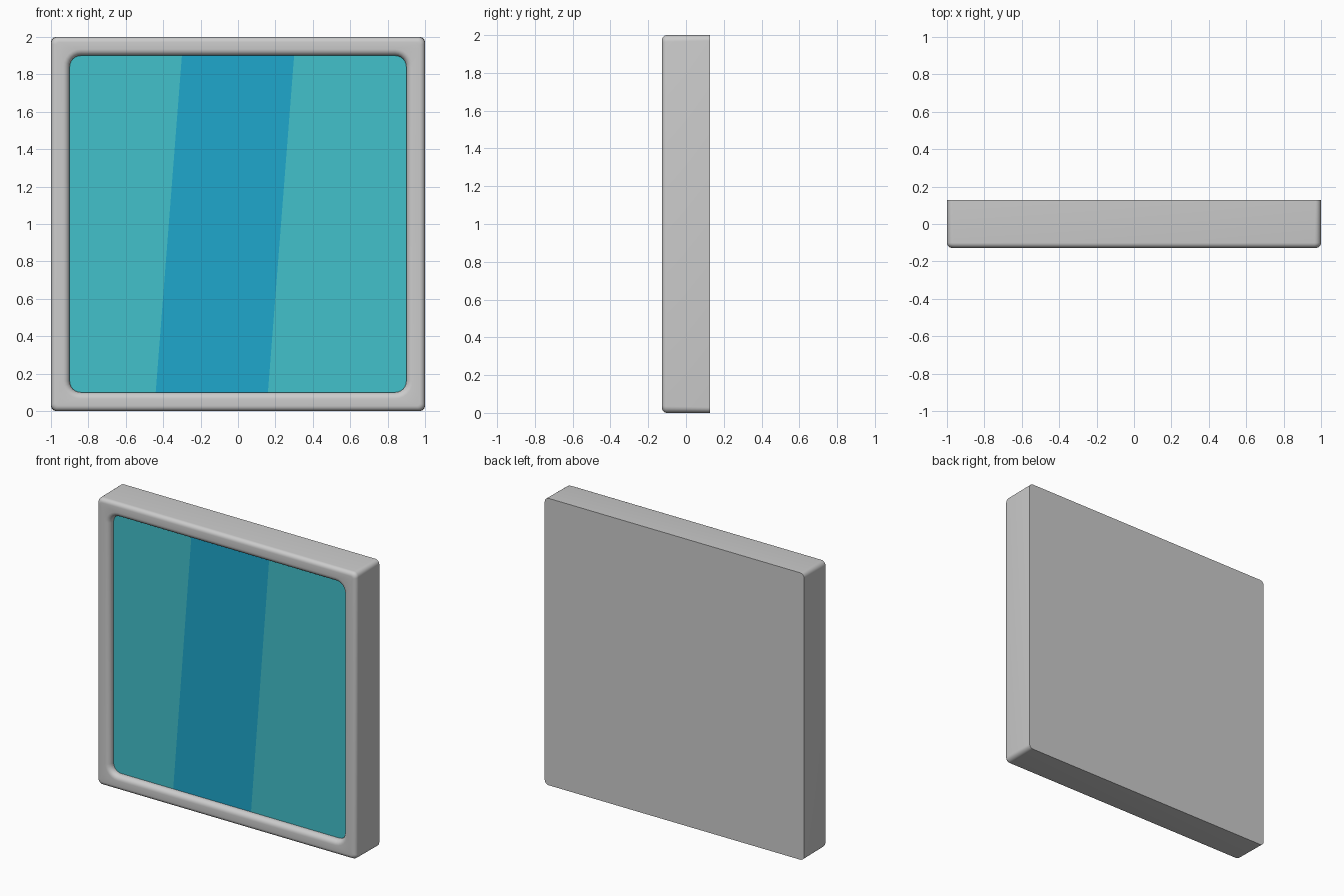
import bpy, bmesh, math

if "Cube" in bpy.data.objects:
    bpy.data.objects.remove(bpy.data.objects["Cube"])

D = 0.128      # half depth
GLASS_Y = -0.085


def rounded_square(half, radius, y, steps=6):
    """Points of a rounded square centred on z = 1, in the plane y."""
    pts = []
    c = half - radius
    for q, (sx, sz) in enumerate([(1, 1), (-1, 1), (-1, -1), (1, -1)]):
        for i in range(steps + 1):
            a = math.pi / 2 * (q + i / steps)
            pts.append((sx * c + radius * math.cos(a), y,
                        1 + sz * c + radius * math.sin(a)))
    return pts


def finish(bm, name):
    mesh = bpy.data.meshes.new(name)
    bm.to_mesh(mesh)
    bm.free()
    obj = bpy.data.objects.new(name, mesh)
    bpy.context.collection.objects.link(obj)
    return obj


def colour(name, rgb):
    mat = bpy.data.materials.new(name)
    mat.diffuse_color = (*rgb, 1)
    mat.use_nodes = True
    mat.node_tree.nodes["Principled BSDF"].inputs["Base Color"].default_value = mat.diffuse_color
    return mat


# Frame: section swept from the back edge, over the rounded rim, into the recess
section = [(1.0, 0.03, D)]
R, R2 = 0.028, 0.035
for i in range(7):
    a = math.pi / 2 * i / 6
    inset = R * (1 - math.cos(a))
    section.append((1 - inset, 0.035 - inset * 0.7, -D + R * (1 - math.sin(a))))
for i in range(7):
    a = math.pi / 2 * i / 6
    grow = R2 * (1 - math.sin(a))
    section.append((0.9 + grow, 0.06 + grow, -D + R2 * (1 - math.cos(a))))
section.append((0.9, 0.06, GLASS_Y + 0.005))

bm = bmesh.new()
loops = [[bm.verts.new(p) for p in rounded_square(*s)] for s in section]
for a, b in zip(loops, loops[1:]):
    n = len(a)
    for i in range(n):
        j = (i + 1) % n
        bm.faces.new((a[i], a[j], b[j], b[i]))
bm.faces.new(loops[0])
bmesh.ops.recalc_face_normals(bm, faces=bm.faces)
frame = finish(bm, "frame")
bpy.context.view_layer.objects.active = frame
frame.select_set(True)
bpy.ops.object.shade_smooth_by_angle(angle=math.radians(35))

# Glass pane: one rounded square cut by two slanted lines into three bands
bm = bmesh.new()
bm.faces.new([bm.verts.new(p) for p in rounded_square(0.9, 0.06, GLASS_Y)])
slope = 0.14 / 1.8
for x in (-0.37, 0.23):
    bmesh.ops.bisect_plane(bm, geom=bm.verts[:] + bm.edges[:] + bm.faces[:],
                           plane_co=(x, 0, 1), plane_no=(1, 0, -slope))
for f in bm.faces:
    f.normal_update()
    if f.normal.y > 0:
        f.normal_flip()
    f.material_index = int(abs(f.calc_center_bounds().x + 0.07) < 0.2)
glass = finish(bm, "glass_pane")
glass.data.materials.append(colour("light_glass", (0.054, 0.533, 0.597)))
glass.data.materials.append(colour("glass_reflection", (0.013, 0.386, 0.604)))
